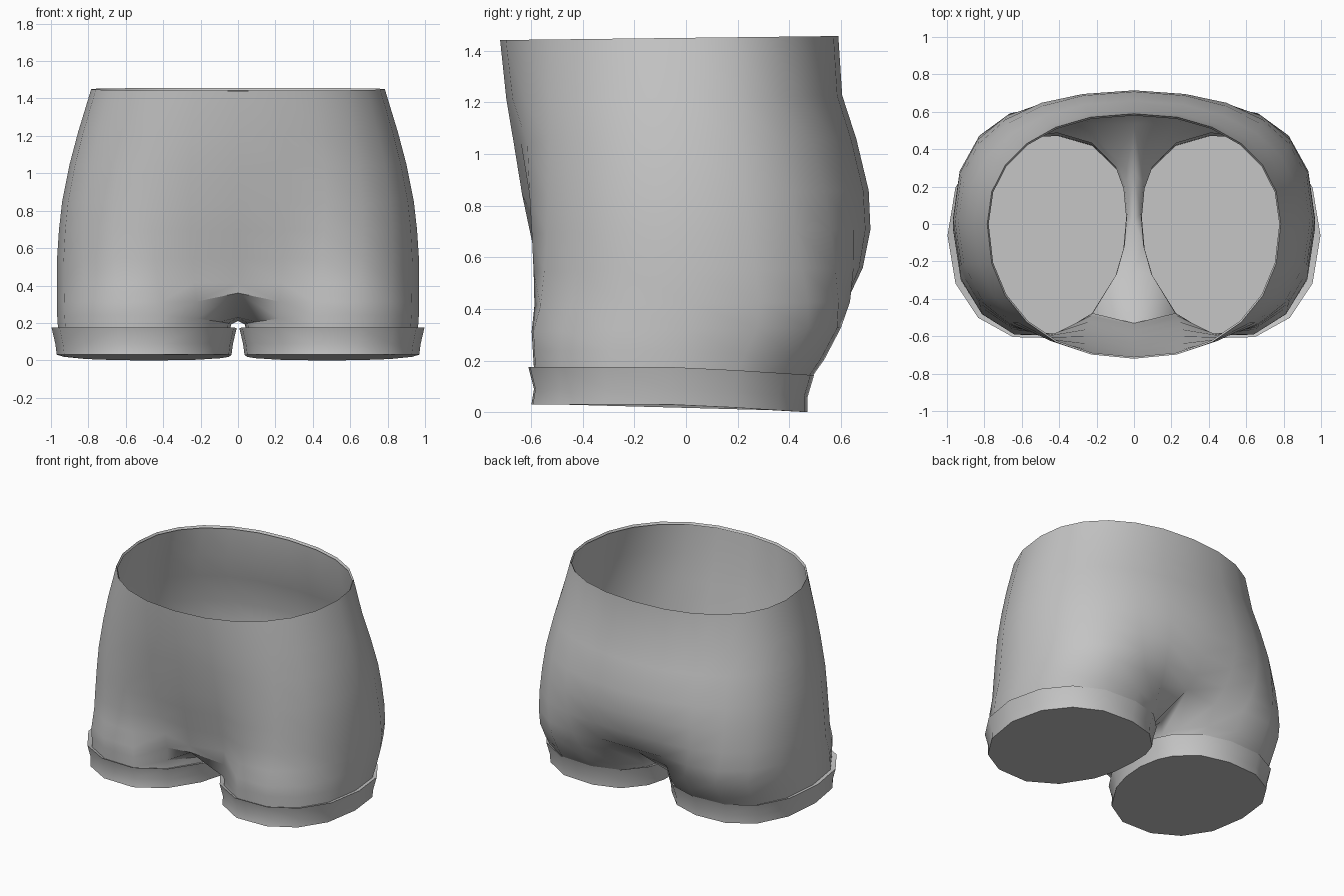
import bpy, bmesh
from math import radians, sin, cos

if "Cube" in bpy.data.objects:
    bpy.data.objects.remove(bpy.data.objects["Cube"], do_unlink=True)

fabric = bpy.data.materials.new("grey fabric")
fabric.use_nodes = True
fabric.diffuse_color = (0.55, 0.55, 0.55, 1)
fabric.node_tree.nodes["Principled BSDF"].inputs["Base Color"].default_value = (0.55, 0.55, 0.55, 1)

STEPS = 12    # outer segments from front centre to back centre
INNER = 3     # extra points along the inside of a leg


def oval(deg, power=2.2):
    c, s = cos(radians(deg)), sin(radians(deg))
    bend = lambda v: (1 if v > 0 else -1) * abs(v) ** (2 / power)
    return bend(c), bend(s)


def leg_point(k, radius_x, front, back, centre=0.502):
    """Point k of a leg outline, its inner side pushed back a little."""
    if k <= STEPS:
        deg = -150 + 300 * k / STEPS
    else:
        deg = 150 + 60 * (k - STEPS) / (INNER + 1)
    u, v = oval(deg)
    mid, half = (back - front) / 2, (back + front) / 2
    return centre + radius_x * u, mid + half * v + 0.09 * min(u, 0) ** 2


def body_row(z, width, front, back, blend_front, blend_back):
    """Half a ring, blending from the waist oval to the outline of a leg."""
    row = []
    for k in range(STEPS + 1):
        u, v = oval(-90 + 180 * k / STEPS)
        x1, y1 = width * u, (front if v < 0 else back) * v
        x2, y2 = leg_point(k, 0.465, front, back)
        x2 *= width / 0.967
        if k in (0, STEPS):
            x1 = x2 = 0
            y2 = -0.87 * front if k == 0 else 0.88 * back
        blend = blend_front + (blend_back - blend_front) * (1 + v) / 2
        y = y1 + (y2 - y1) * blend
        row.append((x1 + (x2 - x1) * blend, y, z + 0.012 * y))
    return row


def leg_ring(z, radius_x, front, back, inner_drop=0):
    ring = []
    for k in range(STEPS + INNER + 1):
        x, y = leg_point(k, radius_x, front, back)
        inward = max(0, 0.5 - x) / radius_x
        ring.append((x, y, z - 0.03 * max(0, y / 0.47) - inner_drop * inward ** 2))
    return ring


def bridge(bm, upper, lower, closed):
    n = len(upper)
    for k in range(n if closed else n - 1):
        j = (k + 1) % n
        bm.faces.new((upper[k], lower[k], lower[j], upper[j]))


def finish(bm, name):
    mesh = bpy.data.meshes.new(name)
    bm.to_mesh(mesh)
    bm.free()
    mesh.materials.append(fabric)
    obj = bpy.data.objects.new(name, mesh)
    bpy.context.collection.objects.link(obj)
    mirror = obj.modifiers.new("mirror", 'MIRROR')
    mirror.merge_threshold = 0.0005
    bpy.ops.object.select_all(action='DESELECT')
    obj.select_set(True)
    bpy.context.view_layer.objects.active = obj
    bpy.ops.object.shade_smooth_by_angle(angle=radians(50))


# Shorts body: waist rim, hips, crotch and both thighs
bm = bmesh.new()
rows = [
    (1.435, 0.777, 0.71, 0.58, 0, 0), (1.45, 0.785, 0.72, 0.59, 0, 0),
    (1.22, 0.855, 0.705, 0.605, 0.1, 0), (1.05, 0.90, 0.685, 0.66, 0.2, 0),
    (0.85, 0.94, 0.665, 0.712, 0.35, 0.05), (0.70, 0.957, 0.645, 0.725, 0.5, 0.12),
    (0.55, 0.967, 0.625, 0.71, 0.68, 0.3), (0.42, 0.969, 0.61, 0.67, 0.85, 0.6),
    (0.32, 0.969, 0.61, 0.605, 1, 1),
]
loops = [[bm.verts.new(p) for p in body_row(*r)] for r in rows]
loops[-1][0].co.z = loops[-1][STEPS].co.z = 0.36
for upper, lower in zip(loops, loops[1:]):
    bridge(bm, upper, lower, False)

crotch = [bm.verts.new(p) for p in ((0, 0.28, 0.24), (0, 0.02, 0.21), (0, -0.25, 0.23))]
thigh = loops[-1] + crotch
for ring in (leg_ring(0.24, 0.465, 0.605, 0.54, 0.045), leg_ring(0.165, 0.46, 0.60, 0.49)):
    lower = [bm.verts.new(p) for p in ring]
    bridge(bm, thigh, lower, True)
    thigh = lower
finish(bm, "shorts_body")

# Flared leg cuffs, closed underneath
bm = bmesh.new()
profile = [(0.165, 0.46, 0.60, 0.49), (0.175, 0.495, 0.622, 0.50),
           (0.09, 0.475, 0.60, 0.475), (0.03, 0.467, 0.61, 0.475)]
loops = [[bm.verts.new(p) for p in leg_ring(*r)] for r in profile]
for upper, lower in zip(loops, loops[1:]):
    bridge(bm, upper, lower, True)
bm.faces.new(loops[-1][::-1])
finish(bm, "leg_cuffs")
